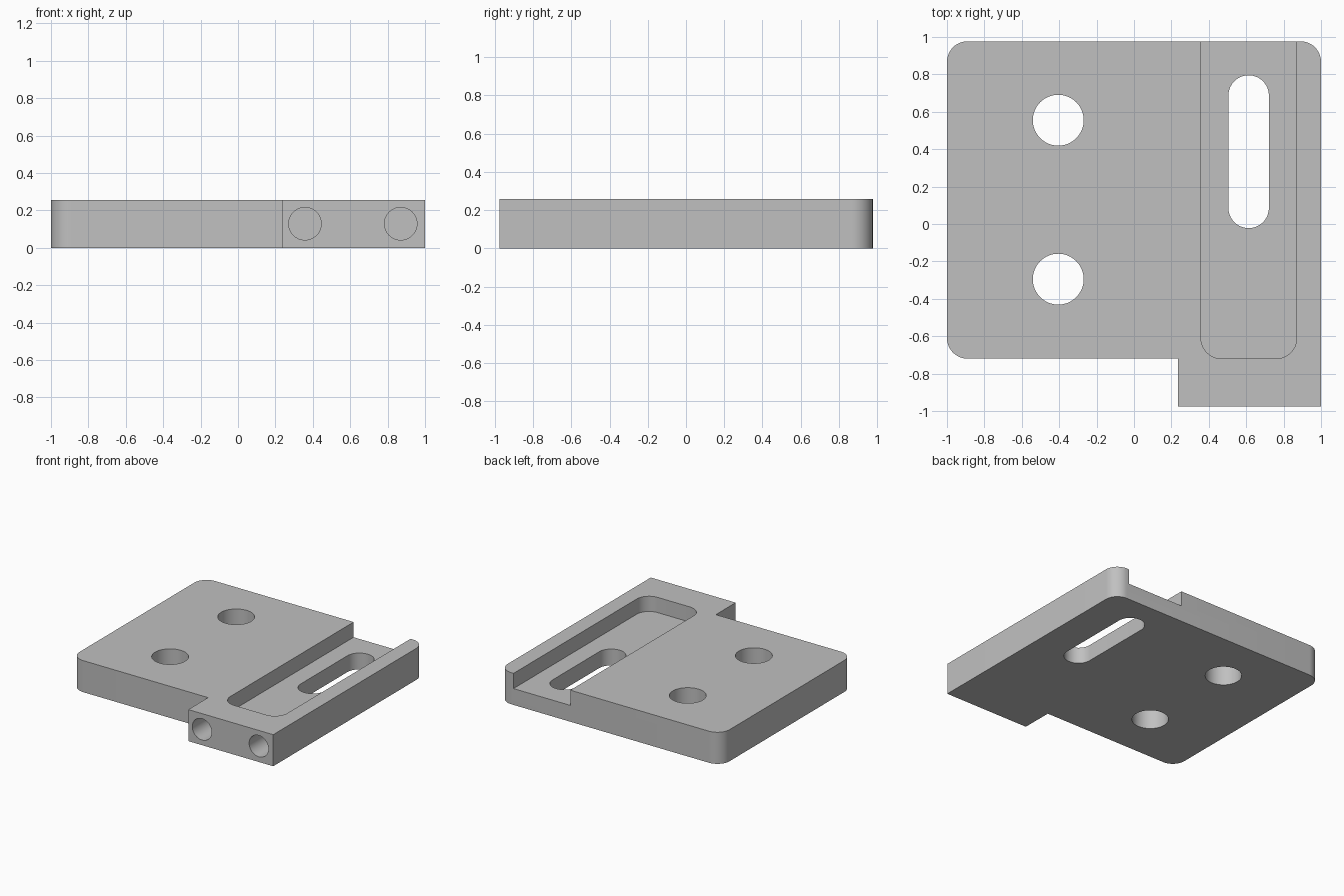
import bpy, bmesh, math
from mathutils import Vector

if "Cube" in bpy.data.objects:
    bpy.data.objects.remove(bpy.data.objects["Cube"])

THICK = 0.257      # plate thickness
FLOOR = 0.133      # height of the channel floor
R = 0.11           # corner radius

grey = bpy.data.materials.new("grey")
grey.diffuse_color = (0.53, 0.53, 0.53, 1)
grey.use_nodes = True
grey.node_tree.nodes["Principled BSDF"].inputs["Base Color"].default_value = grey.diffuse_color


def outline(corners, steps=12):
    """Turn (x, y, radius) corners into a loop of points with rounded corners."""
    pts = []
    for i, (x, y, r) in enumerate(corners):
        p = Vector((x, y))
        if r == 0:
            pts.append(p)
            continue
        a = (Vector(corners[i - 1][:2]) - p).normalized()
        b = (Vector(corners[(i + 1) % len(corners)][:2]) - p).normalized()
        centre = p + (a + b) * r
        for k in range(steps + 1):
            t = k / steps * math.pi / 2
            pts.append(centre - b * r * math.cos(t) - a * r * math.sin(t))
    return pts


def prism(name, pts, z0, z1):
    """Extrude a flat outline from z0 to z1."""
    bm = bmesh.new()
    face = bm.faces.new([bm.verts.new((p.x, p.y, z0)) for p in pts])
    ext = bmesh.ops.extrude_face_region(bm, geom=[face])
    top = [v for v in ext["geom"] if isinstance(v, bmesh.types.BMVert)]
    bmesh.ops.translate(bm, verts=top, vec=(0, 0, z1 - z0))
    bmesh.ops.recalc_face_normals(bm, faces=bm.faces)
    mesh = bpy.data.meshes.new(name)
    bm.to_mesh(mesh)
    bm.free()
    mesh.materials.append(grey)
    obj = bpy.data.objects.new(name, mesh)
    bpy.context.collection.objects.link(obj)
    return obj


def circle(x, y, r, n=64):
    return [Vector((x + r * math.cos(2 * math.pi * i / n),
                    y + r * math.sin(2 * math.pi * i / n))) for i in range(n)]


# Plate with a square front tab on the right
plate = prism("mounting_plate", outline([
    (-1, -0.72, R), (0.235, -0.72, 0), (0.235, -0.975, 0),
    (1, -0.975, 0), (1, 0.977, R), (-1, 0.977, R)]), 0, THICK)

# Recessed channel, open at the back
cutters = [prism("channel_cutter", outline([
    (0.358, -0.72, R), (0.87, -0.72, R), (0.87, 1.2, 0), (0.358, 1.2, 0)]),
    FLOOR, 0.5)]

# Long slot through the channel floor
cutters.append(prism("slot_cutter", outline([
    (0.505, -0.022, 0.1079), (0.721, -0.022, 0.1079),
    (0.721, 0.795, 0.1079), (0.505, 0.795, 0.1079)], 16), -0.2, 0.5))

# Two round through holes
for y in (-0.295, 0.555):
    cutters.append(prism("hole_cutter", circle(-0.405, y, 0.136), -0.2, 0.5))

# Two blind holes in the front of the tab
for x in (0.358, 0.87):
    c = prism("front_hole_cutter", circle(0, 0, 0.087), -0.1, 0.21)
    c.rotation_euler.x = -math.pi / 2
    c.location = (x, -0.975, 0.129)
    cutters.append(c)

# Cut everything out of the plate
bpy.context.view_layer.objects.active = plate
plate.select_set(True)
for c in cutters:
    c.hide_render = True
    mod = plate.modifiers.new("cut", "BOOLEAN")
    mod.operation = "DIFFERENCE"
    mod.solver = "EXACT"
    mod.object = c
    bpy.ops.object.modifier_apply(modifier=mod.name)
    bpy.data.objects.remove(c)

bpy.ops.object.shade_smooth_by_angle(angle=math.radians(30))
